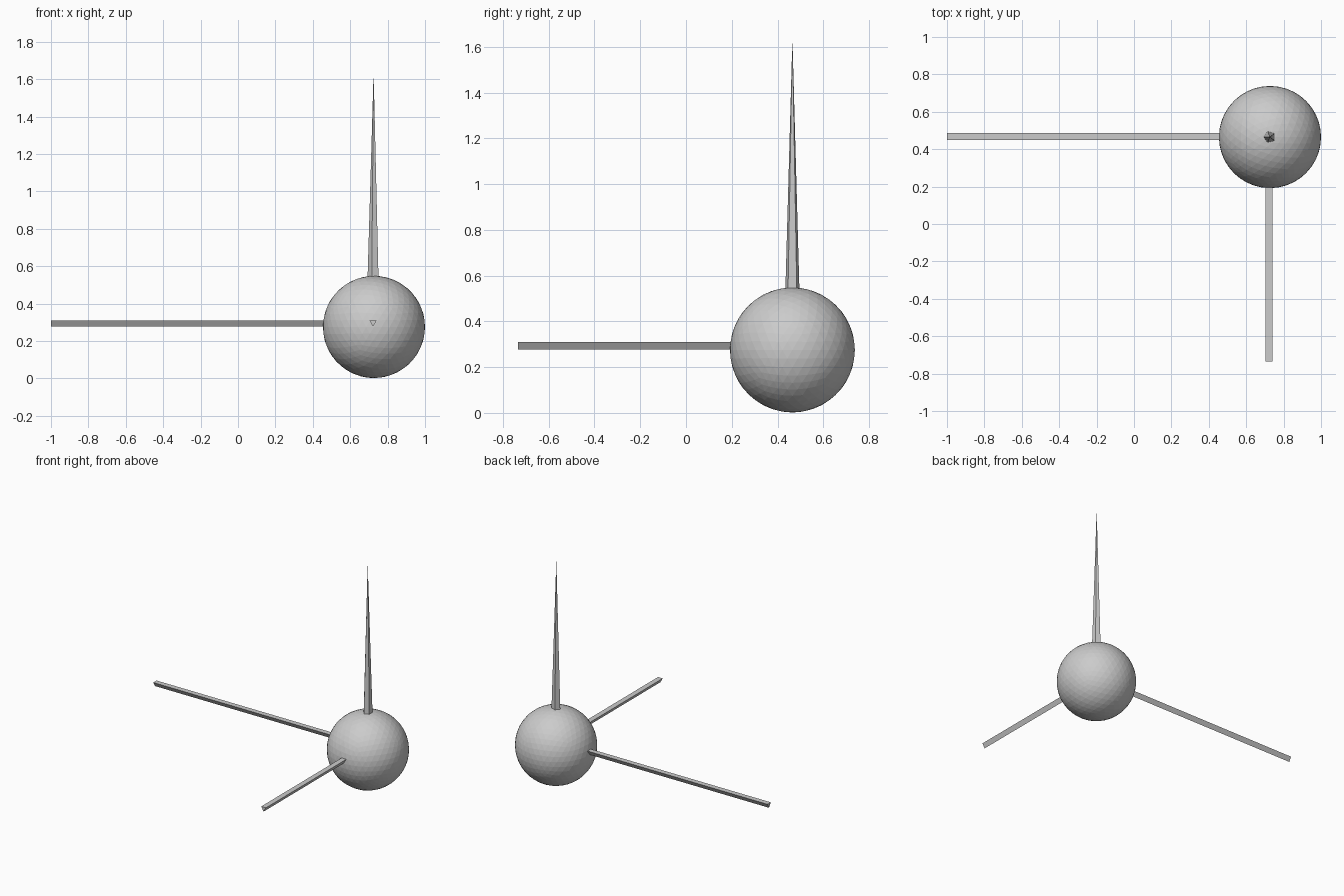
import bpy
from math import pi, cos, sin
from mathutils import Vector

if "Cube" in bpy.data.objects:
    bpy.data.objects.remove(bpy.data.objects["Cube"])

C = Vector((0.727, 0.465, 0.275))   # sphere centre


def prism(name, start, end, side_dir, up, sides, r0, r1, phase):
    """Straight bar between two points; r1 = 0 gives a pointed spike."""
    ring = [(cos(phase + 2 * pi * i / sides), sin(phase + 2 * pi * i / sides))
            for i in range(sides)]
    verts = [start + (side_dir * a + up * b) * r0 for a, b in ring]
    faces = [tuple(range(sides))[::-1]]
    if r1 > 0:
        verts += [end + (side_dir * a + up * b) * r1 for a, b in ring]
        faces.append(tuple(range(sides, 2 * sides)))
        faces += [(i, (i + 1) % sides, sides + (i + 1) % sides, sides + i)
                  for i in range(sides)]
    else:
        verts.append(end)
        faces += [(i, (i + 1) % sides, sides) for i in range(sides)]
    mesh = bpy.data.meshes.new(name)
    mesh.from_pydata(verts, [], faces)
    obj = bpy.data.objects.new(name, mesh)
    bpy.context.collection.objects.link(obj)
    return obj


X, Y, Z = Vector((1, 0, 0)), Vector((0, 1, 0)), Vector((0, 0, 1))

# Faceted ball
bpy.ops.mesh.primitive_ico_sphere_add(subdivisions=4, radius=0.273, location=C)
bpy.context.object.name = "ball"

# Five-sided upright spike, one corner towards -x
prism("spike", Vector((0.725, 0.465, C.z)), Vector((0.725, 0.465, 1.637)),
      X, Y, 5, 0.040, 0, pi)

# Triangular rods with the flat side up
prism("left_rod", Vector((C.x, 0.467, 0.299)), Vector((-1, 0.467, 0.299)),
      -Y, Z, 3, 0.022, 0.022, -pi / 2)
prism("front_rod", Vector((0.722, C.y, 0.299)), Vector((0.722, -0.735, 0.299)),
      X, Z, 3, 0.022, 0.022, -pi / 2)
